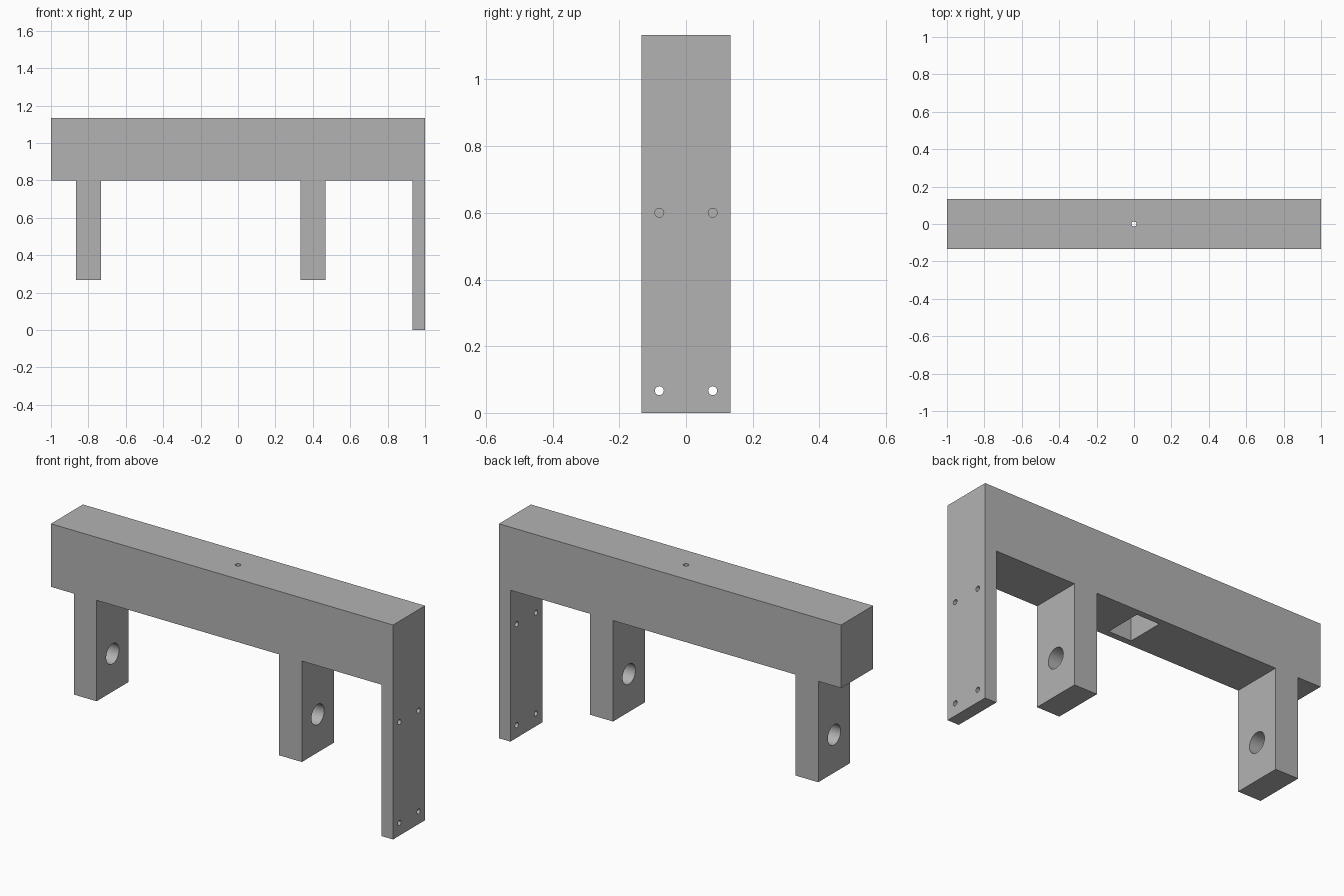
import bpy
import bmesh
from math import pi
from mathutils import Matrix, Vector

if "Cube" in bpy.data.objects:
    bpy.data.objects.remove(bpy.data.objects["Cube"], do_unlink=True)

U = 2 / 150            # one millimetre in model units
HALF_DEPTH = 10 * U

grey = bpy.data.materials.new("plain grey")
grey.use_nodes = True
grey.diffuse_color = (0.45, 0.45, 0.45, 1)
grey.node_tree.nodes["Principled BSDF"].inputs["Base Color"].default_value = grey.diffuse_color


def add_object(name, bm):
    bmesh.ops.recalc_face_normals(bm, faces=bm.faces)
    mesh = bpy.data.meshes.new(name)
    bm.to_mesh(mesh)
    bm.free()
    mesh.materials.append(grey)
    obj = bpy.data.objects.new(name, mesh)
    bpy.context.collection.objects.link(obj)
    return obj


def cut(target, bm):
    """Subtract a solid from the target, then discard the cutter."""
    cutter = add_object("cutter", bm)
    cutter.hide_render = True
    mod = target.modifiers.new("cut", 'BOOLEAN')
    mod.operation = 'DIFFERENCE'
    mod.solver = 'EXACT'
    mod.object = cutter
    bpy.context.view_layer.objects.active = target
    bpy.ops.object.modifier_apply(modifier=mod.name)
    bpy.data.objects.remove(cutter, do_unlink=True)


def bore(target, centre, radius, length, axis, sides=32):
    bm = bmesh.new()
    turn = Matrix.Rotation(pi / 2, 4, 'Y') if axis == 'X' else Matrix()
    bmesh.ops.create_cone(bm, cap_ends=True, segments=sides, radius1=radius * U,
                          radius2=radius * U, depth=length * U,
                          matrix=Matrix.Translation(Vector(centre) * U) @ turn)
    cut(target, bm)


# Frame: beam, two hanging legs and the long end plate as one extruded outline
legs = [-60, 30]
outline = [(-75, 85), (-75, 60)]
for x in legs:
    outline += [(x - 5, 60), (x - 5, 20), (x + 5, 20), (x + 5, 60)]
outline += [(70, 60), (70, 0), (75, 0), (75, 85)]

bm = bmesh.new()
face = bm.faces.new([bm.verts.new((x * U, -HALF_DEPTH, z * U)) for x, z in outline])
ext = bmesh.ops.extrude_face_region(bm, geom=[face], use_keep_orig=True)
moved = [v for v in ext["geom"] if isinstance(v, bmesh.types.BMVert)]
bmesh.ops.translate(bm, verts=moved, vec=(0, 2 * HALF_DEPTH, 0))
frame = add_object("bracket_frame", bm)

# Shaft holes through the legs
for x in legs:
    bore(frame, (x, 0, 35), 4, 14, 'X', 48)

# Screw holes through the end plate
for y in (-6, 6):
    for z in (5, 45):
        bore(frame, (72.5, y, z), 1, 8, 'X')

# Rectangular pocket under the beam, with a small bore up to the top
bm = bmesh.new()
bmesh.ops.create_cube(bm, size=U, matrix=Matrix.Translation((0, 0, 69 * U))
                      @ Matrix.Diagonal((10, 15, 22, 1)))
cut(frame, bm)
bore(frame, (0, 0, 82), 1, 10, 'Z')

# Smooth hole walls, crisp edges
bpy.ops.object.select_all(action='DESELECT')
frame.select_set(True)
bpy.context.view_layer.objects.active = frame
bpy.ops.object.shade_smooth_by_angle(angle=pi / 6)
